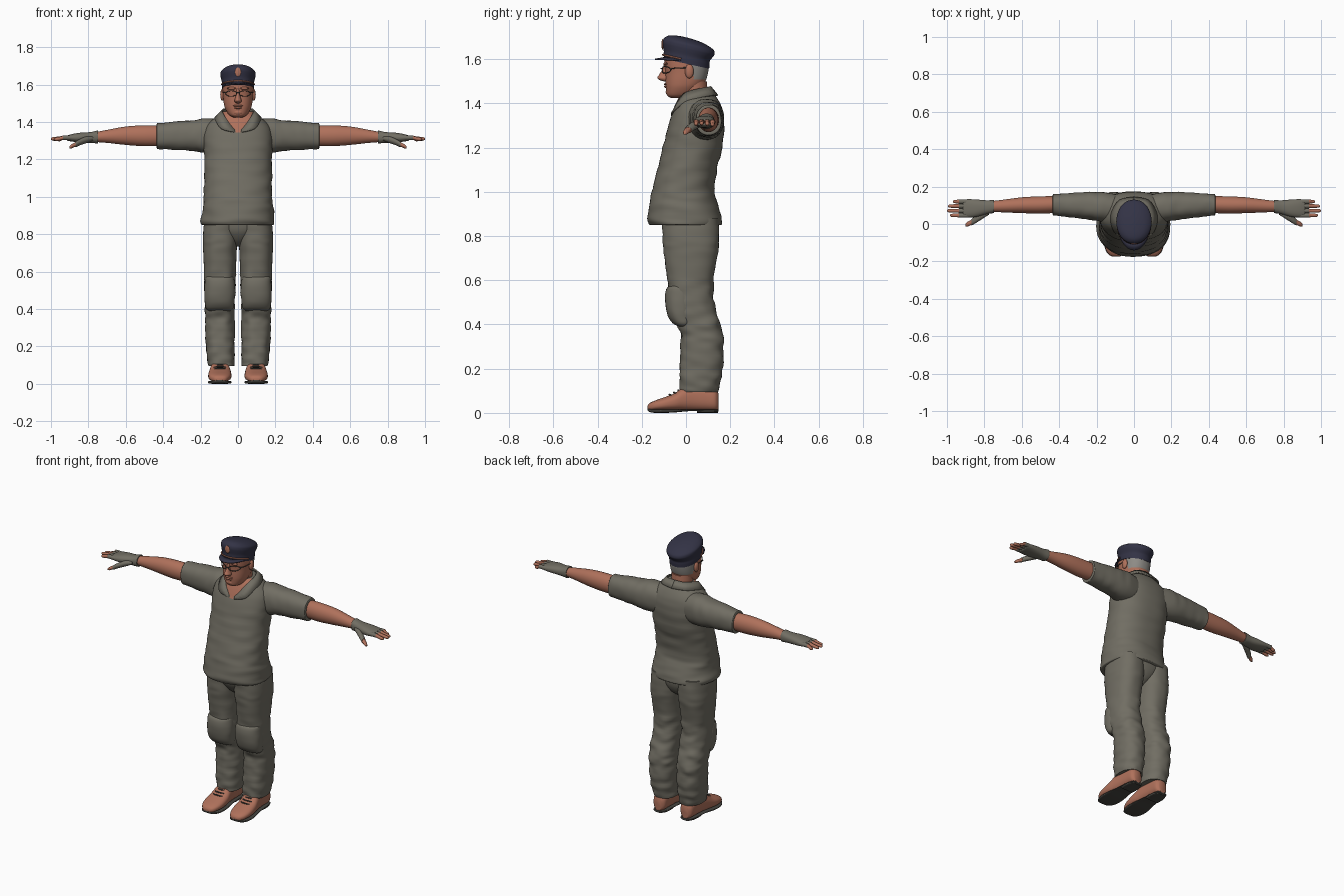
import bpy, bmesh, math
from mathutils import Vector, noise


def material(name, rgb):
    m = bpy.data.materials.new(name)
    m.diffuse_color = (*rgb, 1)
    return m


CLOTH = material("olive grey cloth", (.165, .155, .125))
SKIN = material("warm skin and leather", (.43, .165, .105))
NAVY = material("dark navy", (.033, .033, .06))
HAIR = material("grey hair", (.27, .26, .24))
DARK = material("dark sole", (.06, .058, .05))


def finish(name, bm, mats, mirror=False, angle=45):
    bmesh.ops.recalc_face_normals(bm, faces=bm.faces)
    me = bpy.data.meshes.new(name)
    bm.to_mesh(me)
    bm.free()
    for m in mats:
        me.materials.append(m)
    me.shade_smooth()
    me.set_sharp_from_angle(angle=math.radians(angle))
    ob = bpy.data.objects.new(name, me)
    bpy.context.collection.objects.link(ob)
    if mirror:
        ob.modifiers.new("mirror", 'MIRROR').use_mirror_merge = False
    return ob


def refine(rings, sub):
    """Catmull-Rom interpolation between cross-sections."""
    out = []
    for i in range(len(rings) - 1):
        q = [rings[max(0, min(len(rings) - 1, i + k))] for k in (-1, 0, 1, 2)]
        for s in range(sub):
            t = s / sub
            out.append([.5 * (2 * b + (c - a) * t + (2 * a - 5 * b + 4 * c - d) * t * t
                        + (3 * b - a - 3 * c + d) * t ** 3) for a, b, c, d in zip(*q)])
    return out + [list(rings[-1])]


def loft(name, axis, rings, mats, mirror=False, n=32, sub=4, p=2.3,
         wrinkle=None, rule=None, shear=0):
    """Skin rings (t, a0, a1, b0, b1) along an axis with superellipse sections."""
    bm = bmesh.new()
    others = [k for k in range(3) if k != axis]
    loops = []
    for t, a0, a1, b0, b1 in refine(rings, sub):
        loop = []
        for i in range(n):
            an = 2 * math.pi * (i + .5) / n
            c, s = math.cos(an), math.sin(an)
            u = math.copysign(abs(c) ** (2 / p), c)
            v = math.copysign(abs(s) ** (2 / p), s)
            if wrinkle:
                co = [0, 0, 0]
                co[axis], co[others[0]], co[others[1]] = t * 28, u * 1.3, v * 1.3 + t * 5
                k = 1 + wrinkle(t) * noise.noise(Vector(co))
                u, v = u * k, v * k
            co = [0, 0, 0]
            co[axis] = t
            co[others[0]] = (a0 + a1) / 2 + u * (a1 - a0) / 2
            co[others[1]] = (b0 + b1) / 2 + v * (b1 - b0) / 2
            co[2] += shear * co[1]
            loop.append(bm.verts.new(co))
        loops.append(loop)
    for A, B in zip(loops, loops[1:]):
        for i in range(n):
            bm.faces.new((A[i], A[(i + 1) % n], B[(i + 1) % n], B[i]))
    bm.faces.new(loops[0])
    bm.faces.new(loops[-1])
    if rule:
        for f in bm.faces:
            f.material_index = rule(f.calc_center_median())
    return finish(name, bm, mats, mirror)


def sym(rows):
    """(t, half width, y0, y1) -> centred ring."""
    return [(t, -w, w, a, b) for t, w, a, b in rows]


def strip(name, rows, mat, thick, mirror=False):
    """Sheet between two edge lines, given as (top point, bottom point) pairs."""
    bm = bmesh.new()
    v = [(bm.verts.new(a), bm.verts.new(b)) for a, b in
         ((r[:3], r[3:]) for r in refine([(*a, *b) for a, b in rows], 4))]
    for (a, b), (c, d) in zip(v, v[1:]):
        bm.faces.new((a, b, d, c))
    ob = finish(name, bm, [mat], mirror)
    ob.modifiers.new("thickness", 'SOLIDIFY').thickness = thick
    return ob


def blob(name, loc, size, mat, mirror=False):
    bm = bmesh.new()
    bmesh.ops.create_uvsphere(bm, u_segments=16, v_segments=10, radius=1)
    bmesh.ops.scale(bm, vec=size, verts=bm.verts)
    bmesh.ops.translate(bm, vec=loc, verts=bm.verts)
    return finish(name, bm, [mat], mirror)


def wire(name, pts, r, mat, cyclic=False, mirror=False):
    cu = bpy.data.curves.new(name, 'CURVE')
    cu.dimensions = '3D'
    cu.bevel_depth, cu.bevel_resolution = r, 2
    sp = cu.splines.new('POLY')
    sp.points.add(len(pts) - 1)
    for q, co in zip(sp.points, pts):
        q.co = (*co, 1)
    sp.use_cyclic_u = cyclic
    cu.materials.append(mat)
    ob = bpy.data.objects.new(name, cu)
    bpy.context.collection.objects.link(ob)
    if mirror:
        ob.modifiers.new("mirror", 'MIRROR')


# Shirt: body with open neck, sleeves, collar
loft("shirt_body", 2, sym([
    (.85, .19, -.16, .16), (.856, .197, -.168, .165), (.88, .197, -.174, .162),
    (.95, .188, -.166, .142), (1.0, .183, -.154, .131), (1.1, .181, -.13, .14),
    (1.2, .18, -.105, .165), (1.3, .185, -.08, .173), (1.36, .178, -.06, .168),
    (1.40, .15, -.045, .155), (1.44, .10, -.026, .13), (1.455, .08, -.01, .118)]),
    [CLOTH, SKIN], n=64, sub=6, wrinkle=lambda t: .035 if t < 1.3 else .01,
    rule=lambda c: int(c.y < .03 and c.z > 1.34 and abs(c.x) < (c.z - 1.335) * .85))
loft("sleeve", 0, [
    (.06, .01, .15, 1.24, 1.41), (.16, .01, .17, 1.235, 1.419), (.24, .024, .171, 1.245, 1.41),
    (.34, .035, .165, 1.252, 1.402), (.42, .045, .16, 1.255, 1.393), (.433, .047, .158, 1.258, 1.391),
    (.435, .06, .148, 1.27, 1.38)],
    [CLOTH], True, sub=5, wrinkle=lambda t: .05)
strip("collar", [
    ((0, -.064, 1.338), (.02, -.068, 1.345)), ((.045, -.05, 1.392), (.09, -.062, 1.366)),
    ((.08, -.012, 1.445), (.122, -.005, 1.41)), ((.086, .05, 1.466), (.122, .06, 1.428)),
    ((.06, .1, 1.475), (.08, .128, 1.44)), ((0, .113, 1.478), (0, .146, 1.438))],
    CLOTH, .008, True)

# Trousers: legs, seat bridge, knee pads
loft("trouser_leg", 2, [
    (.88, .0, .18, -.11, .148), (.78, .0, .188, -.105, .15), (.72, .006, .187, -.1, .144),
    (.6, .012, .181, -.085, .124), (.5, .014, .179, -.08, .128), (.42, .016, .178, -.05, .15),
    (.36, .018, .176, -.025, .166), (.3, .018, .175, -.025, .17), (.2, .018, .171, -.028, .165),
    (.12, .018, .163, -.03, .15), (.095, .02, .157, -.025, .145)],
    [CLOTH], True, n=40, sub=7, p=2.4, wrinkle=lambda t: .085 if t < .6 else .025)
loft("trouser_seat", 2, sym([
    (.88, .17, -.108, .145), (.82, .14, -.1, .14), (.77, .07, -.07, .115), (.735, .02, -.03, .07)]),
    [CLOTH])
loft("knee_pad", 2, [
    (.575, .03, .165, -.07, .0), (.56, .02, .175, -.09, .03), (.5, .014, .18, -.094, .04),
    (.44, .018, .178, -.083, .04), (.405, .025, .172, -.06, .03), (.39, .04, .155, -.03, .01)],
    [CLOTH], True, wrinkle=lambda t: .03)

# Shoes: upper, sole, heel, laces
loft("shoe", 1, [
    (-.174, .08, .115, .015, .032), (-.165, .062, .132, .01, .044), (-.14, .046, .15, .01, .056),
    (-.10, .036, .159, .01, .07), (-.05, .036, .157, .01, .09), (-.01, .042, .15, .01, .118),
    (.04, .047, .142, .01, .13), (.09, .05, .138, .01, .125), (.13, .054, .134, .01, .11),
    (.146, .07, .118, .014, .09)], [SKIN], True, p=2.5)
loft("shoe_sole", 1, [
    (-.175, .08, .115, .012, .02), (-.165, .06, .134, .004, .018), (-.14, .044, .152, 0, .016),
    (-.10, .034, .161, 0, .016), (-.05, .035, .158, .002, .016), (.02, .044, .146, .008, .016),
    (.1, .05, .14, .006, .016), (.14, .06, .128, .006, .016), (.147, .07, .118, .006, .014)],
    [DARK], True, p=4)
loft("shoe_heel", 1, [(.05, .05, .14, 0, .016), (.11, .05, .138, 0, .016), (.145, .07, .118, 0, .016)],
     [DARK], True, p=4)
for i in range(4):
    y, z = -.075 + i * .02, .082 + i * .0095
    wire("shoe_lace", [(.065, y + .012, z - .004), (.085, y, z + .001), (.107, y, z + .001),
                       (.128, y + .012, z - .004)], .004, DARK, mirror=True)

# Arms, fingerless gloves, fingers and thumb
loft("forearm", 0, [
    (.40, .06, .15, 1.272, 1.38), (.5, .055, .148, 1.27, 1.382), (.6, .058, .143, 1.277, 1.376),
    (.7, .062, .13, 1.288, 1.358), (.77, .066, .122, 1.293, 1.344)], [SKIN], True, n=24, p=2)
loft("glove", 0, [
    (.748, .06, .126, 1.287, 1.352), (.752, .058, .128, 1.285, 1.354), (.79, .052, .127, 1.288, 1.346),
    (.84, .038, .131, 1.29, 1.343), (.88, .034, .133, 1.294, 1.337), (.91, .037, .131, 1.299, 1.329),
    (.915, .045, .125, 1.304, 1.325)], [CLOTH], True, n=24, p=2.4)
for name, y, tip, z in (("index_finger", .046, .983, 1.308), ("middle_finger", .071, 1.0, 1.31),
                        ("ring_finger", .096, .994, 1.308), ("little_finger", .12, .968, 1.305)):
    rows = [(.88, .0125, 1.316), (.935, .0125, 1.316), (.937, .0105, 1.315),
            (tip - .015, .0095, z), (tip - .004, .007, z), (tip, .003, z - .001)]
    loft(name, 0, [(x, y - r, y + r, c - r, c + r) for x, r, c in rows], [CLOTH, SKIN], True,
         n=12, p=2, sub=3, rule=lambda c: int(c.x > .935))
rows = [(.775, .012, .062, 1.312), (.81, .021, .048, 1.305), (.845, .02, .025, 1.292),
        (.868, .018, .010, 1.280), (.871, .014, .008, 1.279), (.89, .013, -.001, 1.270),
        (.902, .006, -.006, 1.264)]
loft("thumb", 0, [(x, y - r, y + r, z - r * .85, z + r * .85) for x, r, y, z in rows],
     [CLOTH, SKIN], True, n=14, p=2, sub=3, rule=lambda c: int(c.x > .869))

# Head, neck and face
loft("neck", 2, sym([(1.37, .075, -.045, .11), (1.43, .064, -.025, .1), (1.5, .064, -.03, .095)]),
     [SKIN], p=2)
loft("head", 2, sym([
    (1.425, .025, -.068, -.01), (1.437, .048, -.086, .03), (1.47, .068, -.091, .065),
    (1.50, .076, -.093, .088), (1.54, .08, -.093, .1), (1.58, .082, -.097, .104),
    (1.62, .08, -.094, .1), (1.65, .06, -.07, .07)]), [SKIN, HAIR], n=48, sub=5,
    rule=lambda c: int(c.z > 1.508 and c.y > .03))
loft("nose", 2, sym([
    (1.58, .009, -.1, -.07), (1.555, .01, -.107, -.07), (1.53, .014, -.122, -.07),
    (1.515, .02, -.13, -.07), (1.504, .016, -.116, -.07), (1.5, .008, -.1, -.07)]), [SKIN], n=16, p=2)
blob("ear", (.083, .015, 1.545), (.012, .02, .032), SKIN, True)
blob("brow", (.034, -.092, 1.58), (.026, .01, .007), SKIN, True)
blob("upper_lip", (0, -.091, 1.487), (.026, .009, .005), SKIN)
blob("lower_lip", (0, -.091, 1.476), (.022, .008, .006), SKIN)
blob("chin", (0, -.078, 1.452), (.028, .014, .016), SKIN)

# Glasses
rim = []
for i in range(20):
    a = 2 * math.pi * i / 20
    x = .037 + .029 * math.cos(a)
    rim.append((x, -.108 + 9 * x * x, 1.552 + .015 * math.sin(a)))
wire("glasses_rim", rim, .0022, DARK, True, True)
wire("glasses_arm", [(.066, -.068, 1.556), (.083, -.05, 1.56), (.087, .02, 1.562)], .0025, DARK, mirror=True)
wire("glasses_bridge", [(-.009, -.108, 1.556), (0, -.113, 1.558), (.009, -.108, 1.556)], .0025, DARK)

# Cap: crown tilted back, peak, strap and plain badge
loft("cap_crown", 2, sym([
    (1.58, .086, -.1, .105), (1.60, .087, -.101, .107), (1.618, .087, -.101, .109),
    (1.64, .092, -.105, .124), (1.655, .094, -.106, .13), (1.672, .09, -.1, .122),
    (1.688, .066, -.082, .085), (1.696, .035, -.055, .045), (1.699, .008, -.02, .01)]),
    [NAVY], n=48, p=2.1, shear=-.22)
peak, strap = [], []
for i in range(13):
    a = math.radians(-78 + 13 * i)
    s, c = math.sin(a), math.cos(a)
    peak.append(((.085 * s, -.098 * c, 1.602 + .008 * c),
                 (.089 * s, -.1 * c - .048 * max(c - .15, 0), 1.594 + .008 * c)))
    strap.append((.09 * s, -.105 * c, 1.596 + .024 * c))
strip("cap_peak", peak, NAVY, .005)
wire("cap_strap", strap, .004, SKIN)
blob("cap_badge", (0, -.106, 1.667), (.016, .005, .024), SKIN)
